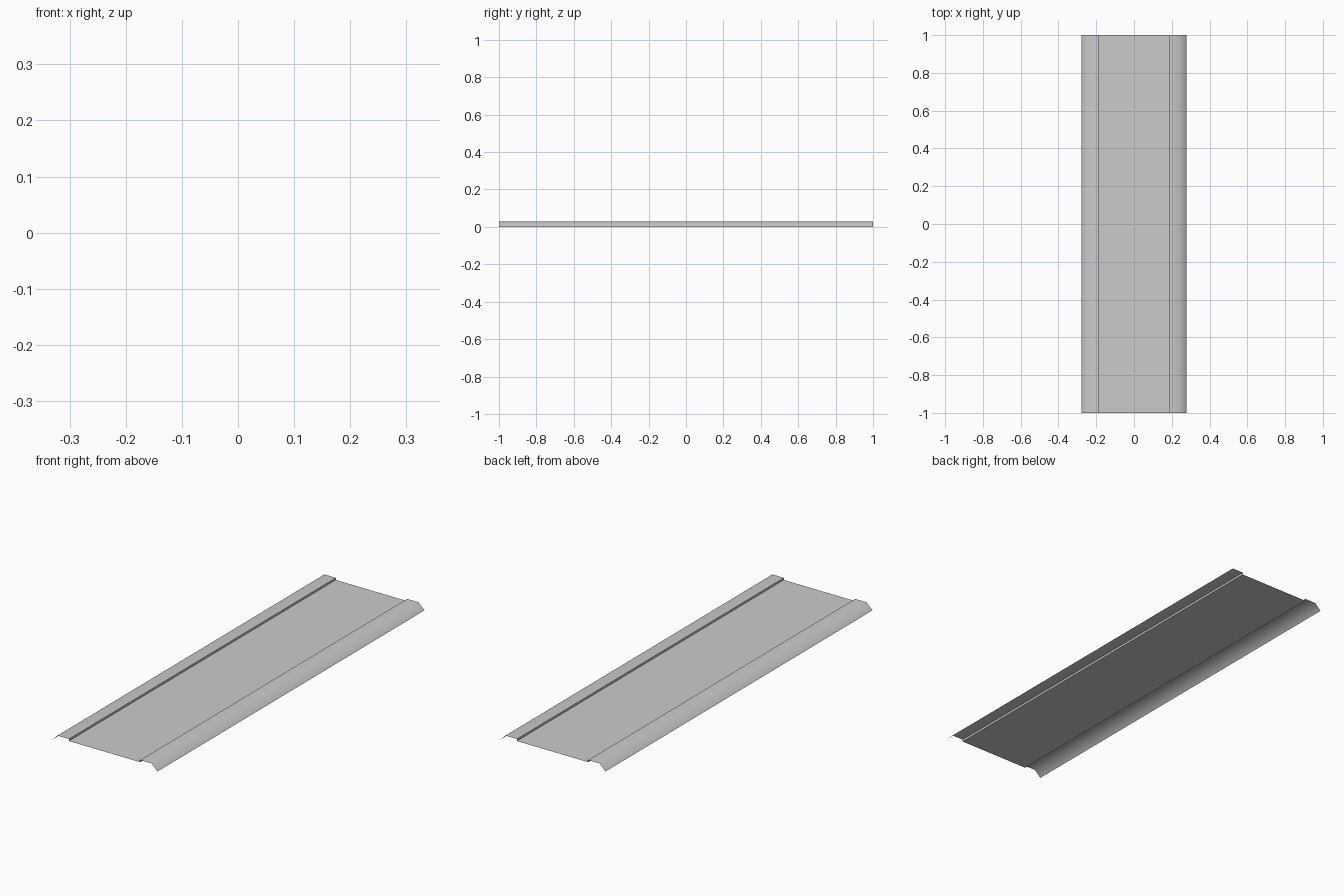
import bpy, bmesh, math

if "Cube" in bpy.data.objects:
    bpy.data.objects.remove(bpy.data.objects["Cube"])

# Right half of the cross-section (x, z): pan edge, rim inner edge, rim outer edge, lip bottom
half = [(0.187, 0.02), (0.187, 0.03), (0.247, 0.03), (0.278, 0.0)]
profile = [(-x, z) for x, z in reversed(half)] + half

# Thin folded sheet: the open profile swept along y
bm = bmesh.new()
front = [bm.verts.new((x, -1, z)) for x, z in profile]
back = [bm.verts.new((x, 1, z)) for x, z in profile]
for i in range(len(profile) - 1):
    bm.faces.new((front[i], front[i + 1], back[i + 1], back[i]))
mesh = bpy.data.meshes.new("sheet_panel")
bm.to_mesh(mesh)
bm.free()

panel = bpy.data.objects.new("sheet_panel", mesh)
bpy.context.collection.objects.link(panel)

# Rounded lips stay smooth, the upright steps stay sharp
bpy.context.view_layer.objects.active = panel
panel.select_set(True)
bpy.ops.object.shade_smooth_by_angle(angle=math.radians(60))
